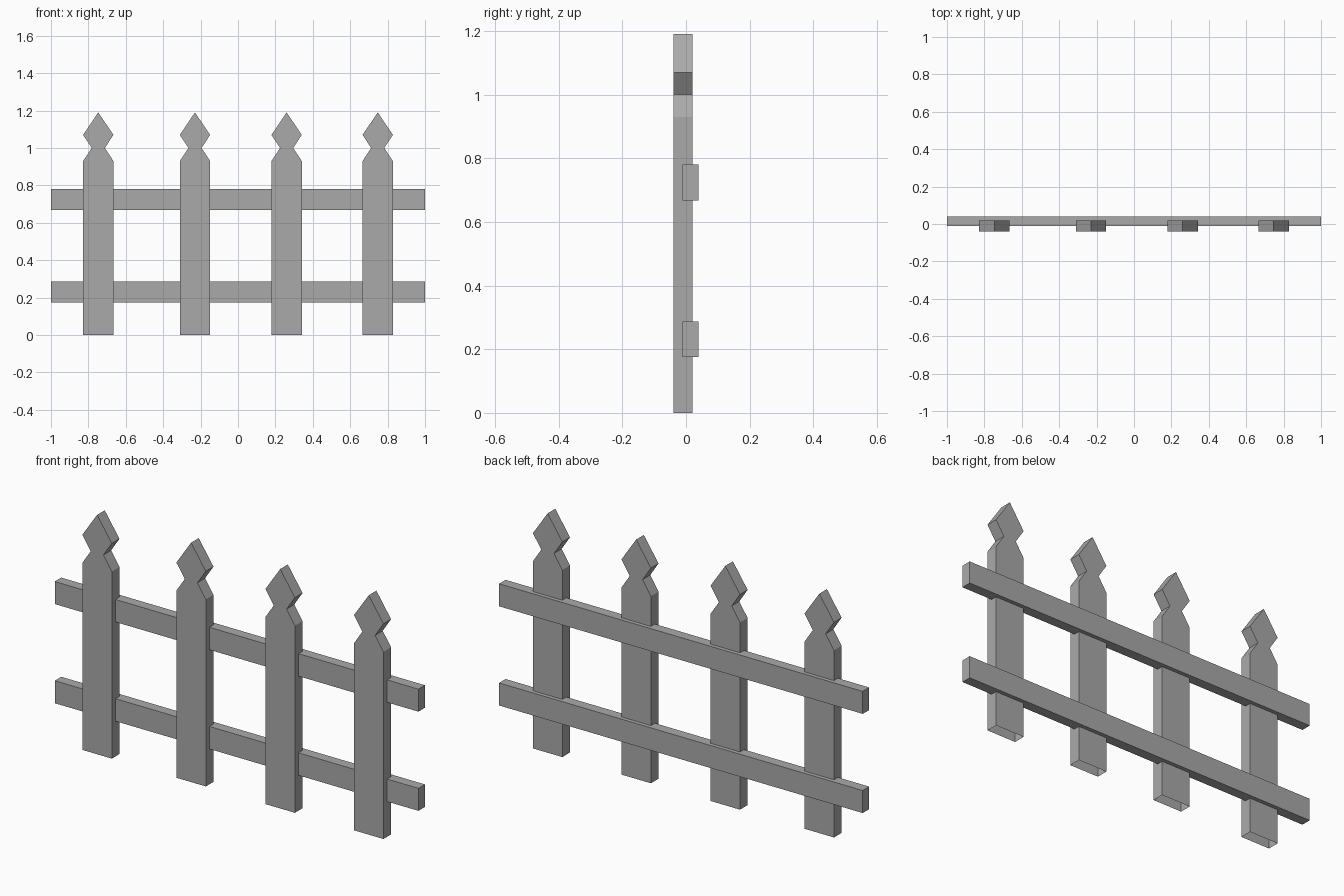
import bpy
import bmesh

cube = bpy.data.objects.get("Cube")
if cube:
    bpy.data.objects.remove(cube, do_unlink=True)

GREY = (0.4, 0.4, 0.4, 1.0)
grey = bpy.data.materials.new("weathered_grey")
grey.use_nodes = True
grey.diffuse_color = GREY
grey.node_tree.nodes["Principled BSDF"].inputs["Base Color"].default_value = GREY


def extruded_board(name, outline, y_front, y_back, open_bottom=False):
    """Extrude an x-z outline from front to back."""
    bm = bmesh.new()
    face = bm.faces.new([bm.verts.new((x, y_front, z)) for x, z in outline])
    moved = bmesh.ops.extrude_face_region(bm, geom=[face], use_keep_orig=True)["geom"]
    verts = [v for v in moved if isinstance(v, bmesh.types.BMVert)]
    bmesh.ops.translate(bm, verts=verts, vec=(0, y_back - y_front, 0))
    bmesh.ops.recalc_face_normals(bm, faces=bm.faces)
    if open_bottom:
        base = [f for f in bm.faces if f.normal.z < -0.99]
        bmesh.ops.delete(bm, geom=base, context="FACES_ONLY")
    mesh = bpy.data.meshes.new(name)
    bm.to_mesh(mesh)
    bm.free()
    mesh.materials.append(grey)
    obj = bpy.data.objects.new(name, mesh)
    bpy.context.collection.objects.link(obj)
    return obj


# Pickets: half profile mirrored about the pointed tip, hollow at the foot
half = [(0.081, 0), (0.081, 0.93), (0.035, 1.0), (0.081, 1.07)]
profile = half + [(0, 1.19)] + [(-x, z) for x, z in reversed(half)]
for i, x in enumerate((-0.747, -0.23, 0.26, 0.747)):
    picket = extruded_board(f"picket_{i + 1}", profile, -0.04, 0.02, open_bottom=True)
    picket.location.x = x

# Rails: long horizontal boards set into the backs of the pickets
for name, low, high in (("lower_rail", 0.175, 0.287), ("upper_rail", 0.668, 0.78)):
    extruded_board(name, [(-1, low), (1, low), (1, high), (-1, high)], -0.011, 0.04)
